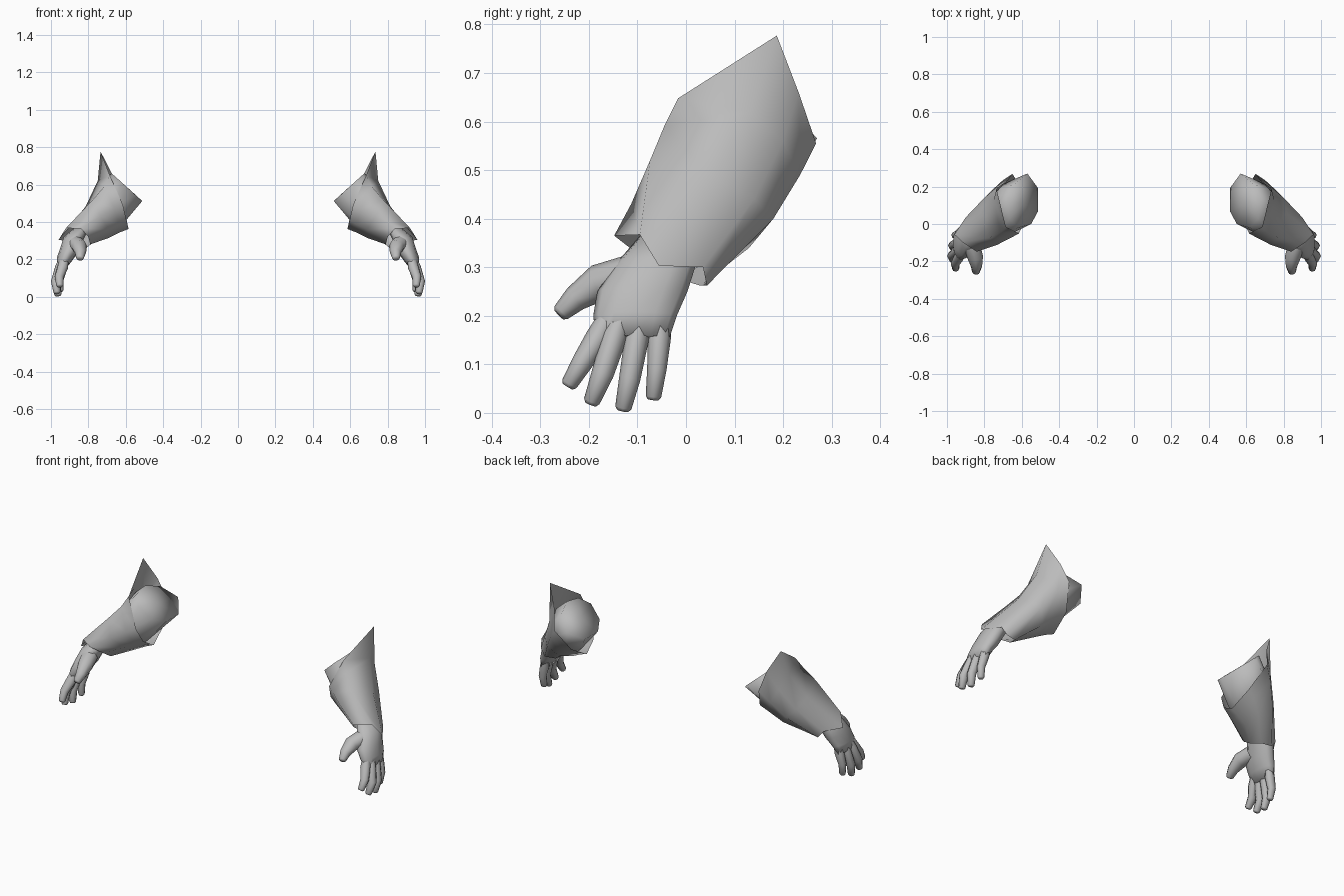
import bpy, bmesh, math
from mathutils import Vector

if "Cube" in bpy.data.objects:
    bpy.data.objects.remove(bpy.data.objects["Cube"])

grey = bpy.data.materials.new("plain_grey")
grey.diffuse_color = (0.5, 0.5, 0.5, 1)
grey.use_nodes = True
grey.node_tree.nodes["Principled BSDF"].inputs["Base Color"].default_value = grey.diffuse_color


def loft(name, rings, cap_start=False, cap_end=False, angle=50):
    """Skin a list of equal rings, then mirror the part to the other arm."""
    bm = bmesh.new()
    loops = [[bm.verts.new(p) for p in ring] for ring in rings]
    n = len(loops[0])
    for a, b in zip(loops, loops[1:]):
        for i in range(n):
            j = (i + 1) % n
            bm.faces.new((a[i], a[j], b[j], b[i]))
    for wanted, loop in ((cap_start, loops[0]), (cap_end, loops[-1])):
        if wanted:
            hub = bm.verts.new(sum((v.co for v in loop), Vector()) / n)
            for i in range(n):
                bm.faces.new((loop[i], loop[(i + 1) % n], hub))
    bmesh.ops.recalc_face_normals(bm, faces=bm.faces)
    mesh = bpy.data.meshes.new(name)
    bm.to_mesh(mesh)
    bm.free()
    mesh.materials.append(grey)
    ob = bpy.data.objects.new(name, mesh)
    bpy.context.collection.objects.link(ob)
    bpy.context.view_layer.objects.active = ob
    ob.select_set(True)
    bpy.ops.object.shade_smooth_by_angle(angle=math.radians(angle))
    ob.select_set(False)
    ob.modifiers.new("other_arm", 'MIRROR').use_mirror_merge = False
    return ob


def ellipse(center, u, v, n):
    c, u, v = Vector(center), Vector(u), Vector(v)
    return [c + u * math.cos(2 * math.pi * i / n) + v * math.sin(2 * math.pi * i / n)
            for i in range(n)]


def shrink(ring, s):
    c = sum((Vector(p) for p in ring), Vector()) / len(ring)
    return [c + (Vector(p) - c) * s for p in ring]


def digit(name, path, radii, n=8):
    """Tapered finger along a path, with a small blunt tip."""
    pts = [Vector(p) for p in path]
    rings = []
    for i, (p, r) in enumerate(zip(pts, radii)):
        d = (pts[min(i + 1, len(pts) - 1)] - pts[max(i - 1, 0)]).normalized()
        u = d.cross(Vector((1, 0, 0))).normalized()
        rings.append(ellipse(p, u * r, d.cross(u) * r * 1.1, n))
    d = (pts[-1] - pts[-2]).normalized()
    tip = [pts[-1] + (q - pts[-1]) * 0.7 + d * 0.007 for q in rings[-1]]
    loft(name, rings + [tip], cap_end=True, angle=70)


# Wide outer sleeve: pointed upper rim, two body rings, stepped cuff
sleeve = [
    [(.735, .187, .777), (.675, .232, .66), (.65, .268, .555), (.60, .185, .43),
     (.585, .068, .362), (.597, -.01, .41), (.615, -.05, .49), (.685, -.016, .648)],
    [(.75, .13, .62), (.73, .20, .56), (.70, .235, .49), (.645, .17, .40),
     (.63, .06, .345), (.635, -.02, .385), (.66, -.075, .47), (.715, -.045, .59)],
    [(.815, .06, .482), (.80, .14, .44), (.76, .18, .40), (.71, .13, .34),
     (.69, .05, .315), (.69, -.04, .36), (.735, -.113, .43), (.775, -.074, .52)],
    [(.96, -.056, .303), (.90, .035, .30), (.87, .043, .262), (.81, .03, .262),
     (.79, -.03, .28), (.80, -.09, .32), (.84, -.148, .365), (.92, -.095, .367)],
]
loft("outer_sleeve", sleeve, angle=100)

# Inner sleeve: closed flared end with a point at the back, snug in the outer one
mouth = [(.676, .12, .66), (.645, .21, .632), (.57, .27, .565), (.512, .19, .512),
         (.512, .07, .512), (.55, 0, .546), (.62, -.02, .61), (.665, .03, .65)]
loft("inner_sleeve", [mouth, shrink(sleeve[1], .87), shrink(sleeve[2], .8)],
     cap_start=True, angle=180)

# Palm, from the wrist down to the knuckles
U, V = Vector((.03, 1, 0)), Vector((.97, -.03, .2))
palm = [((.835, -.035, .365), .06, .035), ((.88, -.06, .31), .082, .053),
        ((.902, -.09, .25), .093, .05), ((.928, -.105, .20), .086, .042),
        ((.944, -.11, .155), .076, .024)]
loft("palm", [ellipse(c, U * w, V * t, 12) for c, w, t in palm], True, True, 80)

# Thumb and four fingers
digit("thumb", [(.87, -.11, .285), (.848, -.18, .268), (.842, -.228, .235), (.845, -.257, .207)],
      [.042, .038, .027, .019])
digit("index_finger", [(.925, -.15, .215), (.938, -.181, .155), (.956, -.213, .105), (.953, -.24, .06)],
      [.020, .026, .022, .017])
digit("middle_finger", [(.93, -.125, .215), (.95, -.148, .155), (.975, -.172, .08), (.968, -.194, .024)],
      [.020, .026, .023, .017])
digit("ring_finger", [(.93, -.09, .215), (.948, -.102, .15), (.970, -.116, .07), (.963, -.129, .011)],
      [.020, .025, .022, .017])
digit("little_finger", [(.928, -.05, .215), (.938, -.055, .155), (.955, -.06, .09), (.95, -.067, .034)],
      [.018, .024, .020, .016])
